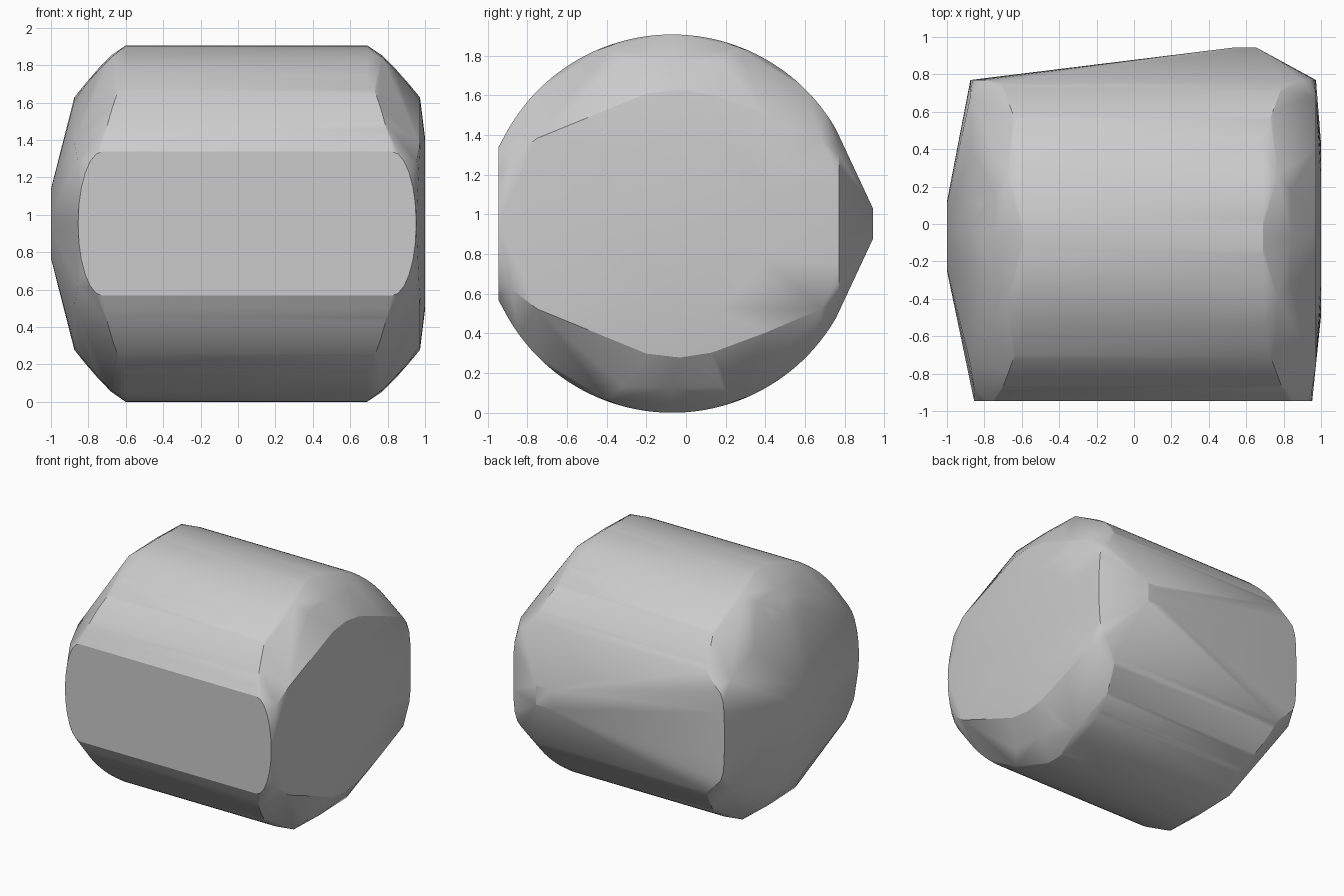
import bpy, bmesh
from math import sin, cos, pi, radians, sqrt

if "Cube" in bpy.data.objects:
    bpy.data.objects.remove(bpy.data.objects["Cube"], do_unlink=True)

CY, CZ, R = -0.07, 0.953, 0.953      # drum axis and radius
FRONT, BACK = -0.945, 0.77           # flattened sides
points = []


def ring(x, cy, r, n=32):
    """Circle of points facing along x."""
    for i in range(n):
        a = 2 * pi * i / n
        points.append((x, cy + r * cos(a), CZ + r * sin(a)))


def mirrored(x, y, dz):
    """Pair of points above and below the axis."""
    points.extend([(x, y, CZ + dz), (x, y, CZ - dz)])


# Each end: shoulder x, cap x, end disc x, end disc radius
ends = [(-0.60, -0.875, -1.0, 0.185), (0.69, 0.973, 1.0, 0.46)]
for shoulder, cap, tip, tip_radius in ends:
    s = 1 if shoulder > 0 else -1

    # Drum wall, reaching further out near the flattened sides
    for i in range(97):
        y = CY - R * cos(pi * i / 96)
        if FRONT <= y <= BACK:
            out = max(0, abs(y - CY) - 0.53) * 0.37
            mirrored(shoulder + s * out, y, sqrt(R * R - (y - CY) ** 2))

    # Rounded shoulder between drum and cap
    for t, dz in ((0.28, 0.90), (0.53, 0.83), (0.78, 0.75)):
        x = shoulder + (cap - shoulder) * t
        half = 0.42 - 0.32 * t
        for k in (-1, 0, 1):
            mirrored(x, CY + k * half, dz - 0.01 * abs(k))

    # Cap outline
    for y, dz in ((-0.75, 0.43), (-0.45, 0.55), (-0.2, 0.655), (-0.03, 0.675),
                  (0.13, 0.65), (0.4, 0.55), (0.68, 0.43)):
        mirrored(cap, y, dz)
    for k in range(7):
        a = k * pi / 12
        mirrored(cap - s * 0.02, -0.88, 0.33 * sin(a))
        # Curved ends of the front and back flats
        mirrored(cap - s * (0.02 + 0.13 * (1 - cos(a))), FRONT, 0.385 * sin(a))
        mirrored(cap - s * 0.13 * (1 - cos(a)) ** 2, BACK, 0.40 * sin(a))

    # Raised end disc
    ring(tip, -0.065 if s < 0 else -0.03, tip_radius)

# Off-centre ridge on the back
for x in (0.53, 0.655):
    mirrored(x, 0.943, 0.075)

# Skin all the points
bm = bmesh.new()
for p in points:
    bm.verts.new(p)
bmesh.ops.remove_doubles(bm, verts=bm.verts[:], dist=0.002)
bmesh.ops.convex_hull(bm, input=bm.verts[:])
bmesh.ops.delete(bm, geom=[v for v in bm.verts if not v.link_faces], context='VERTS')
bmesh.ops.dissolve_limit(bm, angle_limit=radians(0.5), verts=bm.verts[:], edges=bm.edges[:])
bmesh.ops.recalc_face_normals(bm, faces=bm.faces[:])
mesh = bpy.data.meshes.new("faceted_drum")
bm.to_mesh(mesh)
bm.free()

drum = bpy.data.objects.new("faceted_drum", mesh)
bpy.context.collection.objects.link(drum)

# Single plain grey
grey = bpy.data.materials.new("plain_grey")
grey.use_nodes = True
colour = (0.6, 0.6, 0.6, 1)
grey.diffuse_color = colour
grey.node_tree.nodes["Principled BSDF"].inputs["Base Color"].default_value = colour
mesh.materials.append(grey)

for o in bpy.context.selected_objects:
    o.select_set(False)
drum.select_set(True)
bpy.context.view_layer.objects.active = drum
bpy.ops.object.shade_smooth_by_angle(angle=radians(25))
